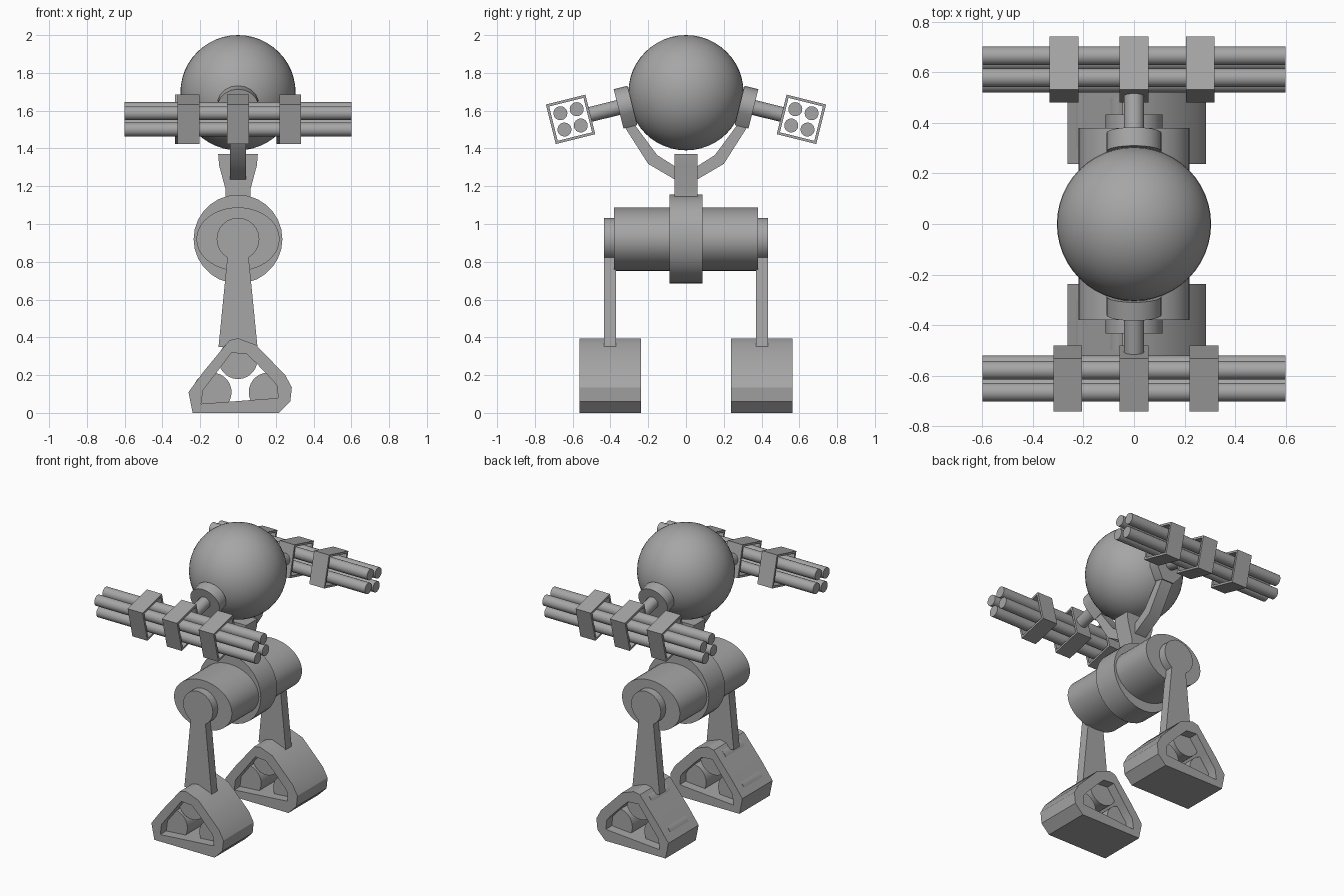
import bpy, bmesh
from math import cos, sin, pi, radians
from mathutils import Matrix, Vector

cube = bpy.data.objects.get("Cube")
if cube:
    bpy.data.objects.remove(cube, do_unlink=True)

grey = bpy.data.materials.new("plain_grey")
grey.use_nodes = True
grey.diffuse_color = (0.38, 0.38, 0.38, 1)
grey.node_tree.nodes["Principled BSDF"].inputs["Base Color"].default_value = grey.diffuse_color
parts = []


def finish(name, bm, transform=None):
    if transform:
        bm.transform(transform)
    bmesh.ops.recalc_face_normals(bm, faces=bm.faces)
    mesh = bpy.data.meshes.new(name)
    bm.to_mesh(mesh)
    bm.free()
    mesh.materials.append(grey)
    obj = bpy.data.objects.new(name, mesh)
    bpy.context.collection.objects.link(obj)
    parts.append(obj)


def axes(u, v, w, origin=(0, 0, 0)):
    """Matrix whose columns are the profile axes, the extrusion axis and the origin."""
    m = Matrix((u, v, w)).transposed().to_4x4()
    m.translation = origin
    return m


def arc(rx, ry, n=24, start=0, end=2 * pi, centre=(0, 0)):
    full = abs(end - start - 2 * pi) < 1e-6
    steps = n if full else n - 1
    return [(centre[0] + rx * cos(start + (end - start) * i / steps),
             centre[1] + ry * sin(start + (end - start) * i / steps)) for i in range(n)]


def prism(name, outline, near, far, basis, hole=None, turn=None):
    """Extrude an outline, optionally with a matching hole, from near to far."""
    bm = bmesh.new()
    loops = [[[bm.verts.new((a, b, d)) for a, b in pts] for d in (near, far)]
             for pts in (outline, hole) if pts]
    n = len(outline)
    for low, high in loops:
        for i in range(n):
            j = (i + 1) % n
            bm.faces.new((low[i], low[j], high[j], high[i]))
    for end in (0, 1):
        if hole:
            out, inn = loops[0][end], loops[1][end]
            for i in range(n):
                j = (i + 1) % n
                bm.faces.new((out[i], out[j], inn[j], inn[i]))
        else:
            bm.faces.new(loops[0][end])
    finish(name, bm, (turn or Matrix()) @ basis)


X, Y, Z = Vector((1, 0, 0)), Vector((0, 1, 0)), Vector((0, 0, 1))
ALONG_Y = axes(X, Z, Y)
ALONG_X = axes(Y, Z, X)

# Head
bm = bmesh.new()
bmesh.ops.create_uvsphere(bm, u_segments=48, v_segments=24, radius=0.305)
finish("head_sphere", bm, Matrix.Translation((0, 0, 1.695)))

# Body and neck
HIP = (0, 0.92)
prism("body_drum", arc(0.22, 0.168, 40, centre=HIP), -0.38, 0.38, ALONG_Y)
prism("body_ring", arc(0.235, 0.235, 28, centre=HIP), -0.088, 0.088, ALONG_Y)
neck = [(0.065, 1.12), (0.065, 1.18), (0.1, 1.31), (0.105, 1.37)]
prism("neck", neck + [(-x, z) for x, z in reversed(neck)], -0.06, 0.06, ALONG_Y)

# Profiles
yoke = [(0, 1.235), (0.058, 1.235), (0.2, 1.318), (0.335, 1.53), (0.35, 1.61),
        (0.285, 1.61), (0.275, 1.53), (0.153, 1.365), (0.058, 1.305), (0, 1.305)]
pad = arc(0.11, 0.1, 13, radians(-25), radians(205)) + [(-0.045, -0.115), (0.045, -0.115)]
leg = arc(0.113, 0.113, 21, radians(-60), radians(240), HIP) + [(-0.103, 0.35), (0.103, 0.35)]
foot = [(-0.24, 0), (0.217, 0), (0.277, 0.06), (0.285, 0.135), (0.25, 0.2), (0.095, 0.36),
        (0, 0.395), (-0.045, 0.385), (-0.185, 0.215), (-0.262, 0.11)]
foot_hole = [(-0.195, 0.048), (0.19, 0.077), (0.212, 0.08), (0.208, 0.14), (0.19, 0.165),
             (0.1, 0.26), (0.045, 0.312), (-0.035, 0.318), (-0.12, 0.205), (-0.185, 0.12)]
wheels = [(0, 0.282), (-0.137, 0.11), (0.16, 0.11)]


def square(h):
    return [(-h, -h), (h, -h), (h, h), (-h, h)]


# Tilted directions of the weapon mount
tilt = radians(14)
OUT = Vector((0, cos(tilt), -sin(tilt)))
UP = Vector((0, sin(tilt), cos(tilt)))
GUN = Vector((0, 0.611, 1.554))
GUN_AXES = axes(OUT, UP, X, GUN)
MOUNT_AXES = axes(X, UP, OUT, GUN)

for side, turn, mirror in (("back", Matrix(), Matrix()),
                           ("front", Matrix.Rotation(pi, 4, "Z"), Matrix.Scale(-1, 4, Y))):
    # Yoke arm, pad and gun mount
    prism(side + "_yoke_arm", yoke, -0.043, 0.043, ALONG_X, turn=turn)
    prism(side + "_yoke_pad", pad, -0.335, -0.26, MOUNT_AXES, turn=turn)
    prism(side + "_gun_mount", arc(0.04, 0.04, 20), -0.27, -0.1, MOUNT_AXES, turn=turn)
    # Four barrels held by three open frames
    for i, (a, b) in enumerate(square(0.0445)):
        prism(f"{side}_barrel_{i + 1}", arc(0.037, 0.037, 20, centre=(a, b)),
              -0.6, 0.6, GUN_AXES, turn=turn)
    for i, x in enumerate((-0.277, 0, 0.262)):
        prism(f"{side}_barrel_frame_{i + 1}", square(0.108), x - 0.057, x + 0.057,
              GUN_AXES, hole=square(0.094), turn=turn)
    # Leg, foot and foot wheels
    prism(side + "_leg", leg, 0.37, 0.434, ALONG_Y, turn=mirror)
    prism(side + "_foot", foot, 0.237, 0.565, ALONG_Y, hole=foot_hole, turn=mirror)
    for i, c in enumerate(wheels):
        prism(f"{side}_foot_wheel_{i + 1}", arc(0.103, 0.103, 28, centre=c),
              0.3, 0.5, ALONG_Y, turn=mirror)

# Smooth shading with crisp edges
bpy.ops.object.select_all(action="DESELECT")
for obj in parts:
    obj.select_set(True)
bpy.context.view_layer.objects.active = parts[0]
bpy.ops.object.shade_smooth_by_angle(angle=radians(30))
